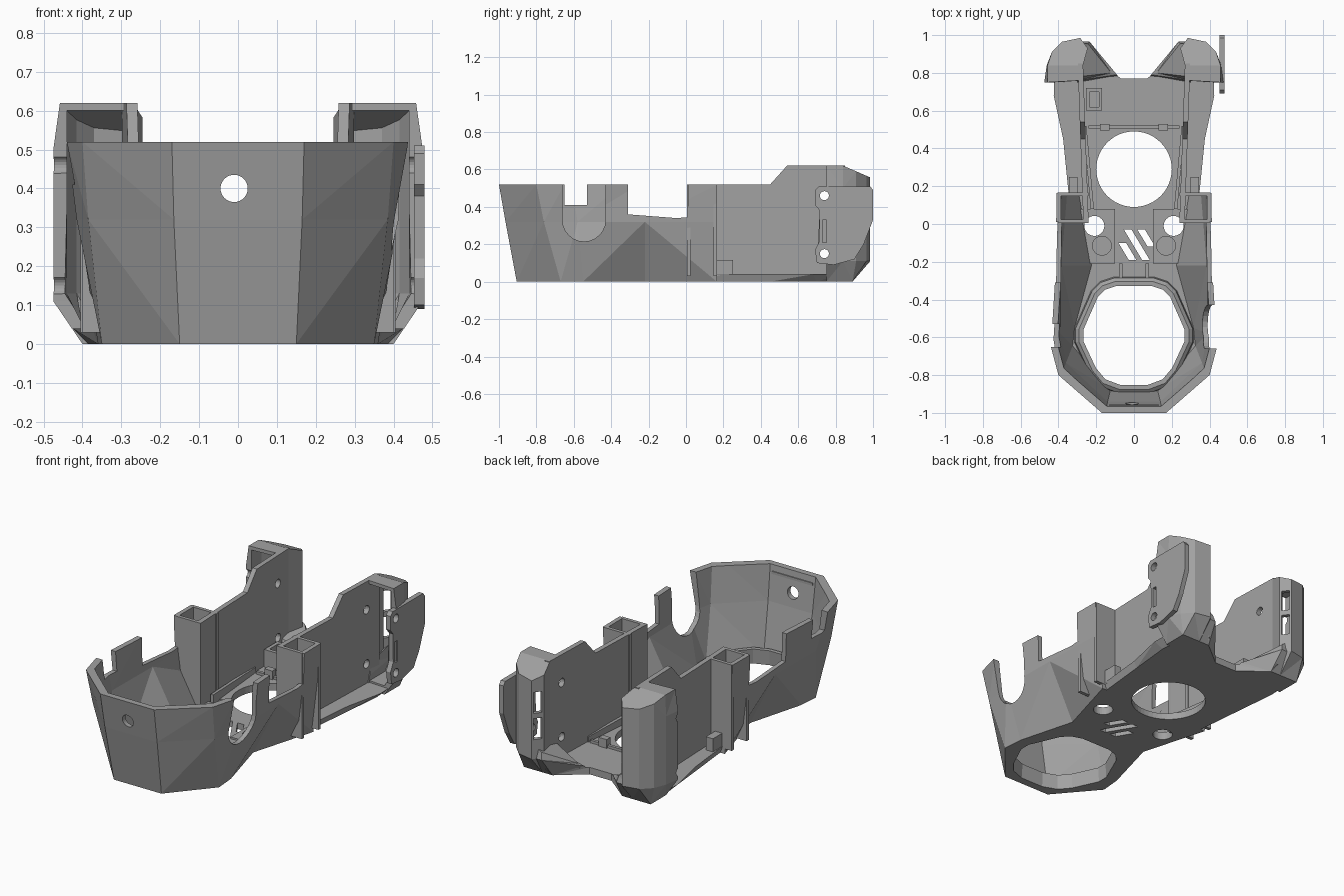
import bpy, bmesh, math

cube = bpy.data.objects.get("Cube")
if cube:
    bpy.data.objects.remove(cube, do_unlink=True)

grey = bpy.data.materials.new("mid grey plastic")
grey.use_nodes = True
grey.diffuse_color = (0.36, 0.36, 0.36, 1)
grey.node_tree.nodes["Principled BSDF"].inputs["Base Color"].default_value = (0.36, 0.36, 0.36, 1)


def loft(name, rings):
    """Closed solid through rings of 3D points."""
    bm = bmesh.new()
    loops = [[bm.verts.new(p) for p in ring] for ring in rings]
    n = len(loops[0])
    for low, high in zip(loops, loops[1:]):
        for i in range(n):
            j = (i + 1) % n
            bm.faces.new((low[i], low[j], high[j], high[i]))
    bm.faces.new(loops[0][::-1])
    bm.faces.new(loops[-1])
    bmesh.ops.triangulate(bm, faces=bm.faces[:])
    bmesh.ops.recalc_face_normals(bm, faces=bm.faces[:])
    mesh = bpy.data.meshes.new(name)
    bm.to_mesh(mesh)
    bm.free()
    mesh.materials.append(grey)
    obj = bpy.data.objects.new(name, mesh)
    bpy.context.scene.collection.objects.link(obj)
    return obj


def prism(name, pts, z0, z1):
    return loft(name, [[(x, y, z) for x, y in pts] for z in (z0, z1)])


def side_plate(name, pts, x0, x1, shear=0.0, s=1):
    """Side profile in y and z, given thickness along x."""
    return loft(name, [[(s * (x + shear * y), y, z) for y, z in pts] for x in (x0, x1)])


def box(name, x0, x1, y0, y1, z0, z1):
    return prism(name, [(x0, y0), (x1, y0), (x1, y1), (x0, y1)], z0, z1)


def circle(cx, cy, r, n=32):
    return [(cx + r * math.cos(2 * math.pi * i / n), cy + r * math.sin(2 * math.pi * i / n))
            for i in range(n)]


def mirrored(half, sx=1):
    return [(sx * x, y) for x, y in half] + [(-sx * x, y) for x, y in reversed(half)]


def cut(targets, cutter):
    for obj in targets:
        mod = obj.modifiers.new("cut", "BOOLEAN")
        mod.operation = "DIFFERENCE"
        mod.solver = "EXACT"
        mod.object = cutter
        bpy.context.view_layer.objects.active = obj
        bpy.ops.object.modifier_apply(modifier=mod.name)
    bpy.data.objects.remove(cutter, do_unlink=True)


# Faceted front hull, hollowed and open at the back
levels = [
    (0.0, [(.15, -.905), (.35, -.67), (.34, -.55), (.25, -.22), (.36, .165)]),
    (.32, [(.165, -.965), (.385, -.76), (.415, -.58), (.41, -.22), (.40, .165)]),
    (.52, [(.17, -1), (.40, -.80), (.44, -.65), (.415, -.25), (.41, .165)]),
]
hull = loft("front_hull", [[(x, y, z) for x, y in mirrored(h)] for z, h in levels])
inner = []
for z, h in levels:
    shrunk = [(x - .025, y + .025 if y < -.6 else y) for x, y in h[:-1]] + [(h[-1][0] - .025, .4)]
    inner.append([(x, y, {0.0: .035, .52: .6}.get(z, z)) for x, y in mirrored(shrunk)])
cut([hull], loft("hull_inside", inner))

# Rim notches
cut([hull], side_plate("low_rim", [(-.31, .7), (-.31, .36), (-.05, .34), (.01, .345), (.01, .7)], -.6, .6))
arc = [(-.545 - .115 * math.cos(math.pi * i / 12), .33 - .115 * math.sin(math.pi * i / 12)) for i in range(13)]
cut([hull], side_plate("round_notch", [(-.66, .6)] + arc + [(-.43, .6)], .2, .6))
cut([hull], box("square_notch", -.6, -.2, -.65, -.53, .41, .6))
port = [[(x - .01, y, z + .40) for x, z in circle(0, 0, .035)] for y in (-1.1, -.8)]
cut([hull], loft("front_port", port))

# Rear floor with bevelled edge
low = [(.33, .15), (.36, .45), (.385, .70), (.37, .84), (.22, .89), (.07, .77)]
high = [(.345, .15), (.375, .45), (.425, .68), (.42, .82), (.24, .92), (.07, .77)]
rear_floor = loft("rear_floor", [[(x, y, z) for x, y in mirrored(h)] for z, h in ((0, low), (.04, high))])

# Raised lip round the front opening
opening = mirrored([(.07, -.85), (.15, -.82), (.20, -.76), (.265, -.62), (.265, -.56),
                    (.19, -.39), (.15, -.35), (.09, -.33)])


def grown(k, z):
    return [(x * k, -.59 + (y + .59) * k, z) for x, y in opening]


lip = loft("opening_lip", [grown(1.2, .02), grown(1.17, .07), grown(1.1, .085)])
cut([hull, lip], loft("opening", [grown(1.06, -.1), grown(.98, .2)]))

# Floor pads, round openings and slanted vents
pads = []
for s, side in ((1, "left"), (-1, "right")):
    pads.append(prism(side + "_floor_pad", [(s * .10, -.21), (s * .245, -.21), (s * .30, -.05),
                                            (s * .30, .08), (s * .10, .08)], .02, .045))
cut([hull, rear_floor] + pads, prism("round_opening", circle(0, .29, .2, 48), -.1, .2))
for s in (1, -1):
    cut([hull] + pads, prism("bolt_hole", circle(s * .21, -.01, .053), -.1, .2))
    cut(pads, prism("bolt_recess", circle(s * .17, -.115, .05), .037, .2))
for x, top, bottom in ((-.055, -.10, -.19), (-.005, -.03, -.19), (.045, -.03, -.12)):
    lean = (top - bottom) * .3
    cut([hull], prism("vent", [(x - lean, top), (x + .04 - lean, top),
                               (x + .04 + lean, bottom), (x + lean, bottom)], -.1, .2))


def ear_top(y, drop=0):
    return .62 - .43 * max(y - .84, 0) - drop


# Parts on both sides
ear_plan = [(.28, .76), (.27, .84), (.245, .93), (.285, .985), (.38, .965),
            (.435, .91), (.462, .84), (.475, .75)]
ear_room = [(.30, .65), (.29, .84), (.27, .925), (.295, .96), (.37, .943), (.415, .895), (.44, .84), (.452, .65)]
walls = []
for s, side in ((1, "left"), (-1, "right")):
    # Open box tower behind the hull rim
    box(side + "_tower_front", s * .24, s * .40, .005, .025, .03, .52)
    box(side + "_tower_back", s * .24, s * .405, .147, .167, .03, .52)
    # Long inner wall, stepping up at the rear
    wall = side_plate(side + "_inner_wall", [(.005, .02), (.85, .02), (.85, .62), (.54, .62), (.45, .52), (.005, .52)],
                      .24, .268, .035, s)
    walls.append(wall)
    # Hollow rear ear with sloping top
    ear = loft(side + "_ear", [
        [(s * min(x, .40), min(y, .89), 0.0) for x, y in ear_plan],
        [(s * x, y, .11) for x, y in ear_plan],
        [(s * x, y, .50) for x, y in ear_plan],
        [(s * min(x, .458), y, ear_top(y)) for x, y in ear_plan]])
    cut([ear], loft("ear_inside", [
        [(s * min(x, .40), min(y, .90), .05) for x, y in ear_room],
        [(s * x, y, .13) for x, y in ear_room],
        [(s * min(x, .44), y, ear_top(y, .02)) for x, y in ear_room]]))
    for z in (.22, .37):
        cut([ear], prism("ear_slot", [(s * x, y) for x, y in
                                      ((.212, .97), (.292, .91), (.318, .946), (.238, 1.006))], z, z + .12))
    walls.append(ear)
    # Sloping foot reaching in from the ear
    loft(side + "_foot", [
        [(s * x, y, z) for x, y, z in ((.07, .76, 0), (.22, .89, 0), (.30, .89, 0), (.30, .74, 0))],
        [(s * x, y, z) for x, y, z in ((.09, .79, .05), (.235, .965, .11), (.30, .965, .11), (.30, .76, .08))],
        [(s * x, y, z) for x, y, z in ((.12, .80, .06), (.245, .955, .15), (.29, .955, .18), (.29, .78, .14))]])
    # Floor latch, rail and clip details
    box(side + "_latch", s * .30, s * .345, .16, .25, .03, .115)
    side_plate(side + "_rail", [(.08, .03), (.52, .03), (.52, .07), (.08, .09)], .205, .222, .09, s)
    box(side + "_clip", s * .13, s * .18, .495, .53, .03, .09)
box("cross_rib", -.24, .24, .505, .522, .03, .055)
for s in (1, -1):
    box("opening_hinge", s * .06, s * .08, -.30, -.21, .03, .07)

# Cable block on the floor
block = box("cable_block", -.255, -.17, .60, .72, .03, .14)
cut([block], box("block_slot", -.235, -.185, .62, .70, .06, .3))

# Bolted flange on the left ear
flange = side_plate("left_flange", [
    (.69, .49), (.71, .51), (.985, .51), (1, .49), (1, .33), (.95, .2), (.90, .12), (.79, .09),
    (.70, .10), (.69, .17), (.715, .22), (.715, .38), (.69, .41)], .452, .48)
for z in (.46, .15):
    cut(walls + [flange], side_plate("side_bolt_hole", circle(.74, z, .024, 20), -.6, .6))
cut([flange], side_plate("flange_slot", [(.73, .21), (.755, .21), (.755, .33), (.73, .33)], .4, .6))

# Thin label ledge inside the front rim
box("front_ledge", -.13, .13, -.975, -.955, .47, .485)
